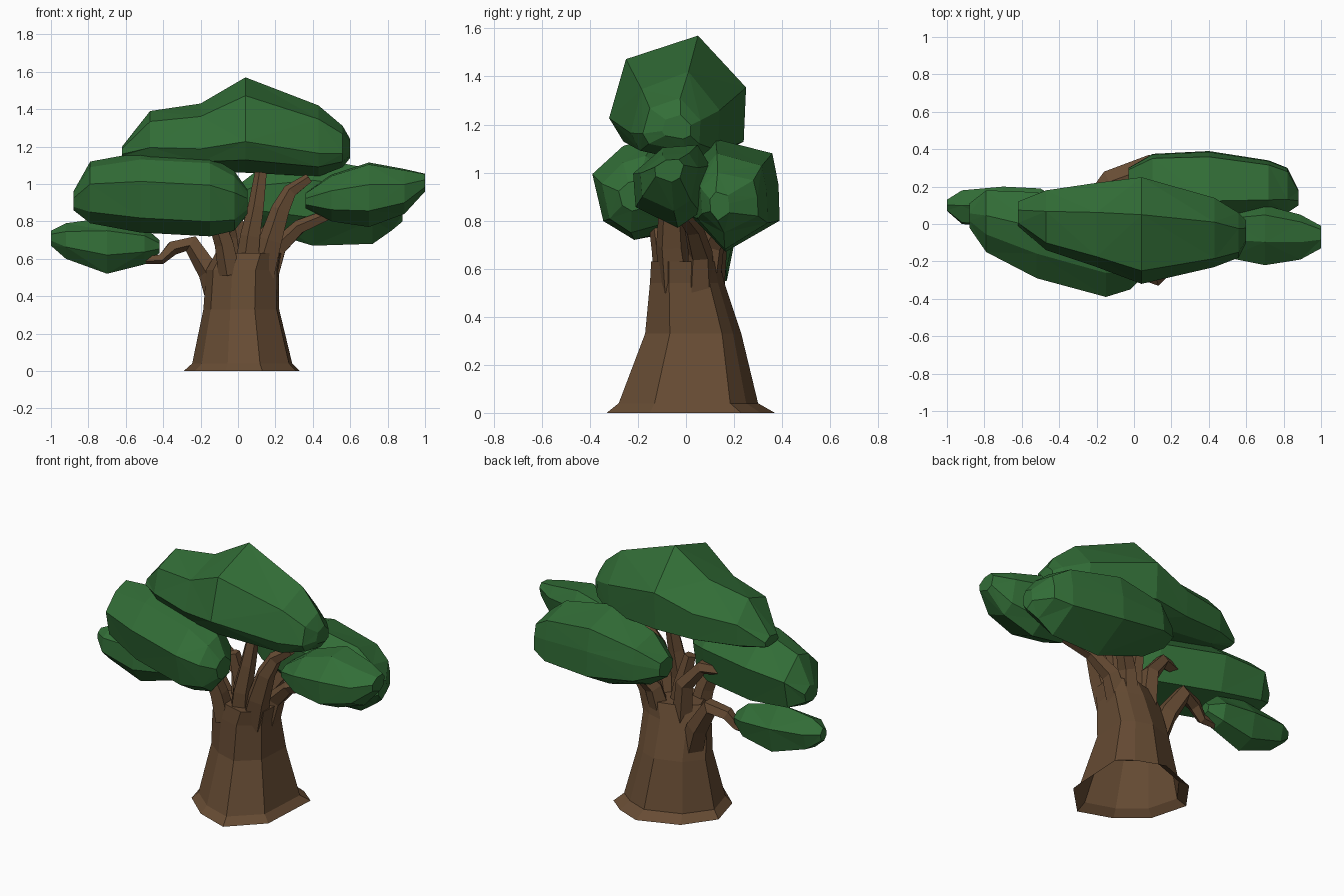
import bpy, bmesh
from math import sin, cos, pi
from mathutils import Vector


def material(name, color):
    m = bpy.data.materials.new(name)
    m.diffuse_color = (*color, 1)
    return m


BARK = material("bark", (0.135, 0.072, 0.034))
LEAF = material("leaf", (0.032, 0.155, 0.038))


def fit(shape, u0, u1, v0, v1):
    """Stretch a 2D outline to fill the given ranges exactly."""
    us, vs = zip(*shape)
    f = lambda t, s, lo, hi: lo + (t - min(s)) / (max(s) - min(s)) * (hi - lo)
    return [(f(a, us, u0, u1), f(b, vs, v0, v1)) for a, b in shape]


def loft(name, rings, mat, facet=False, bottom=True):
    """Skin rings of points; facet=True splits sides into alternating triangles."""
    bm = bmesh.new()
    rows = [[bm.verts.new(p) for p in r] for r in rings]
    n = len(rows[0])
    for i, (a, b) in enumerate(zip(rows, rows[1:])):
        for k in range(n):
            j = (k + 1) % n
            if not facet:
                bm.faces.new((a[k], a[j], b[j], b[k]))
            elif (i + k) % 2 == 0:
                bm.faces.new((a[k], a[j], b[k]))
                bm.faces.new((a[j], b[j], b[k]))
            else:
                bm.faces.new((a[k], b[j], b[k]))
                bm.faces.new((a[k], a[j], b[j]))
    if bottom:
        bm.faces.new(rows[0])
    bm.faces.new(rows[-1])
    bmesh.ops.recalc_face_normals(bm, faces=bm.faces)
    me = bpy.data.meshes.new(name)
    bm.to_mesh(me)
    bm.free()
    me.materials.append(mat)
    ob = bpy.data.objects.new(name, me)
    bpy.context.collection.objects.link(ob)


def limb(name, r0, r1, pts, n=5):
    """Tapered branch along a path."""
    pts = [Vector(p) for p in pts]
    rings = []
    for i, p in enumerate(pts):
        t = (pts[min(i + 1, len(pts) - 1)] - pts[max(i - 1, 0)]).normalized()
        u = t.cross(Vector((0, 1, 0))).normalized()
        v = t.cross(u)
        r = r0 + (r1 - r0) * i / (len(pts) - 1)
        rings.append([p + r * (u * cos(2 * pi * k / n) + v * sin(2 * pi * k / n))
                      for k in range(n)])
    loft(name, rings, BARK)


def puff(name, outline, sections):
    """Faceted foliage: a y-z outline refitted to sections (x, y0, y1, z0, z1)."""
    loft(name, [[(x, y, z) for y, z in fit(outline, *box)] for x, *box in sections],
         LEAF, facet=True)


# Trunk with a skewed, flared root outline: (z, x0, x1, y0, y1), open underneath
roots = [(.33, .23), (.23, .31), (.08, .37), (-.16, .28), (-.29, .10),
         (-.23, -.12), (-.07, -.26), (.13, -.33), (.31, -.15)]
trunk = [(0, -.29, .33, -.33, .37), (.04, -.245, .29, -.28, .30),
         (.33, -.185, .22, -.17, .23), (.54, -.17, .22, -.15, .16),
         (.63, -.12, .235, -.145, .14)]
loft("trunk", [[(x, y, z) for x, y in fit(roots, *box)] for z, *box in trunk],
     BARK, bottom=False)

# Limbs
limb("left_low_limb", .075, .018, [(-.09, .07, .36), (-.15, .1, .53), (-.25, .12, .685),
                                   (-.35, .1, .66), (-.41, .09, .6), (-.54, .09, .59)])
limb("front_left_limb", .065, .045, [(-.04, -.07, .52), (-.07, -.09, .68), (-.13, -.12, .86)])
limb("back_left_limb", .065, .03, [(-.03, .07, .52), (-.05, .08, .76), (-.15, .06, .88),
                                   (-.31, .02, .88)])
limb("middle_limb", .065, .035, [(.03, .02, .55), (.01, .02, .72), (-.03, .0, .9)])
limb("top_limb", .07, .035, [(.05, -.05, .54), (.07, -.06, .72), (.10, -.05, .88),
                             (.125, -.03, 1.06)])
limb("top_right_limb", .08, .028, [(.13, -.04, .52), (.18, -.06, .7), (.23, -.06, .86),
                                   (.28, -.04, .96), (.38, -.03, 1.03)])
limb("right_limb", .065, .028, [(.16, .06, .5), (.215, .06, .66), (.33, .03, .77),
                                (.52, -.03, .85)])
limb("back_right_limb", .065, .04, [(.1, .08, .52), (.14, .11, .7), (.24, .18, .84)])

# Foliage masses
puff("top_foliage",
     [(.05, 1.57), (-.25, 1.47), (-.32, 1.22), (-.26, 1.12), (.1, 1.05), (.24, 1.12), (.25, 1.35)],
     [(-.62, -.01, .12, 1.14, 1.2), (-.47, -.14, .18, 1.1, 1.39),
      (-.2, -.23, .22, 1.07, 1.43), (.04, -.32, .25, 1.06, 1.57),
      (.43, -.23, .14, 1.04, 1.42), (.56, -.18, .06, 1.09, 1.31),
      (.6, -.1, .02, 1.14, 1.24)])
puff("front_left_foliage",
     [(-.1, 1.16), (-.25, 1.12), (-.39, 1.0), (-.34, .8), (-.2, .72), (.05, .78), (.1, 1.0)],
     [(-.88, -.02, .11, .86, .96), (-.79, -.15, .18, .79, 1.12),
      (-.52, -.29, .17, .74, 1.17), (-.15, -.39, .06, .72, 1.15),
      (-.02, -.35, -.04, .75, 1.07), (.05, -.28, -.14, .84, .97)])
puff("left_low_foliage",
     [(.1, .82), (-.01, .75), (-.02, .62), (.06, .52), (.17, .55), (.2, .7)],
     [(-1, .07, .13, .67, .75), (-.92, 0, .18, .6, .79),
      (-.7, -.02, .2, .52, .82), (-.5, .02, .19, .57, .77), (-.42, .07, .14, .63, .7)])
puff("right_foliage",
     [(.04, 1.11), (-.1, 1.1), (-.22, 1.0), (-.21, .87), (-.04, .79), (.05, .85), (.09, 1.03)],
     [(.36, -.1, .03, .87, .95), (.5, -.18, .07, .8, 1.05), (.7, -.22, .1, .77, 1.115),
      (.89, -.19, .05, .84, 1.08), (1, -.13, -.01, .96, 1.055)])
puff("back_right_foliage",
     [(.13, 1.14), (.02, 1.02), (.03, .82), (.17, .67), (.39, .8), (.385, .95), (.36, 1.08)],
     [(-.03, .17, .3, .85, .97), (.1, .08, .375, .76, 1.07), (.4, .01, .39, .67, 1.14),
      (.72, .04, .34, .68, 1.08), (.82, .06, .3, .75, 1), (.88, .1, .18, .8, .92)])
